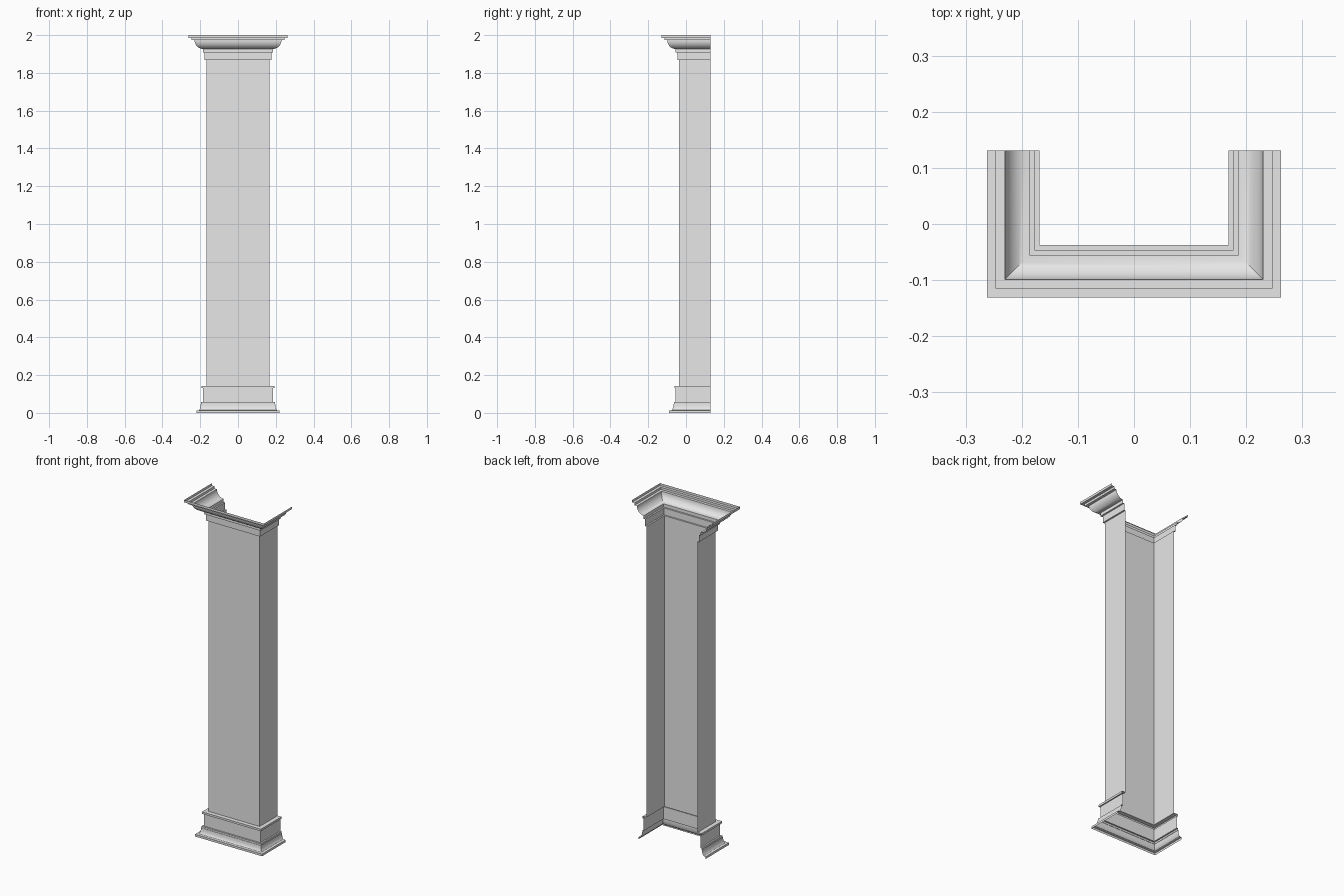
import bpy, bmesh, math

cube = bpy.data.objects.get("Cube")
if cube:
    bpy.data.objects.remove(cube, do_unlink=True)

HALF_WIDTH = 0.168   # half width of the shaft
FRONT = -0.037       # front face of the shaft
BACK = 0.131         # open back edge

stone = bpy.data.materials.new("light_grey")
stone.use_nodes = True
GREY = (0.8, 0.8, 0.8, 1)
stone.diffuse_color = GREY
stone.node_tree.nodes["Principled BSDF"].inputs["Base Color"].default_value = GREY


def arc(center, rx, rz, start, end, steps):
    """Points on an elliptical arc, angles in degrees."""
    points = []
    for i in range(steps + 1):
        a = math.radians(start + (end - start) * i / steps)
        points.append((center[0] + rx * math.cos(a), center[1] + rz * math.sin(a)))
    return points


def sweep(name, profile):
    """Wrap an (offset, height) profile round three sides with mitred corners."""
    bm = bmesh.new()
    rows = []
    for off, z in profile:
        x, y = HALF_WIDTH + off, FRONT - off
        path = [(-x, BACK), (-x, y), (x, y), (x, BACK)]
        rows.append([bm.verts.new((px, py, z)) for px, py in path])
    for low, high in zip(rows, rows[1:]):
        for i in range(3):
            bm.faces.new((low[i], low[i + 1], high[i + 1], high[i]))
    mesh = bpy.data.meshes.new(name)
    bm.to_mesh(mesh)
    bm.free()
    mesh.materials.append(stone)
    obj = bpy.data.objects.new(name, mesh)
    bpy.context.collection.objects.link(obj)
    bpy.ops.object.select_all(action="DESELECT")
    obj.select_set(True)
    bpy.context.view_layer.objects.active = obj
    bpy.ops.object.shade_smooth_by_angle(angle=math.radians(30))
    return obj


# Plinth, cove, tall band and top fillet
base = [(0.052, 0), (0.052, 0.013)]
base += arc((0.042, 0.048), 0.013, 0.035, 270, 180, 5)
base += [(0.027, 0.048), (0.027, 0.058), (0.018, 0.058), (0.018, 0.131),
         (0.025, 0.131), (0.025, 0.143), (0, 0.143)]
sweep("base_moulding", base)

# Plain shaft, open at the back
sweep("shaft", [(0, 0.143), (0, 1.868)])

# Two necking bands, rounded moulding and two top fillets
capital = [(0, 1.868), (0.009, 1.868), (0.009, 1.908), (0.018, 1.908), (0.018, 1.927)]
capital += arc((0.018, 1.973), 0.044, 0.046, 270, 360, 10)[1:]
capital += [(0.078, 1.973), (0.078, 1.986), (0.094, 1.986), (0.094, 2)]
sweep("capital_moulding", capital)
